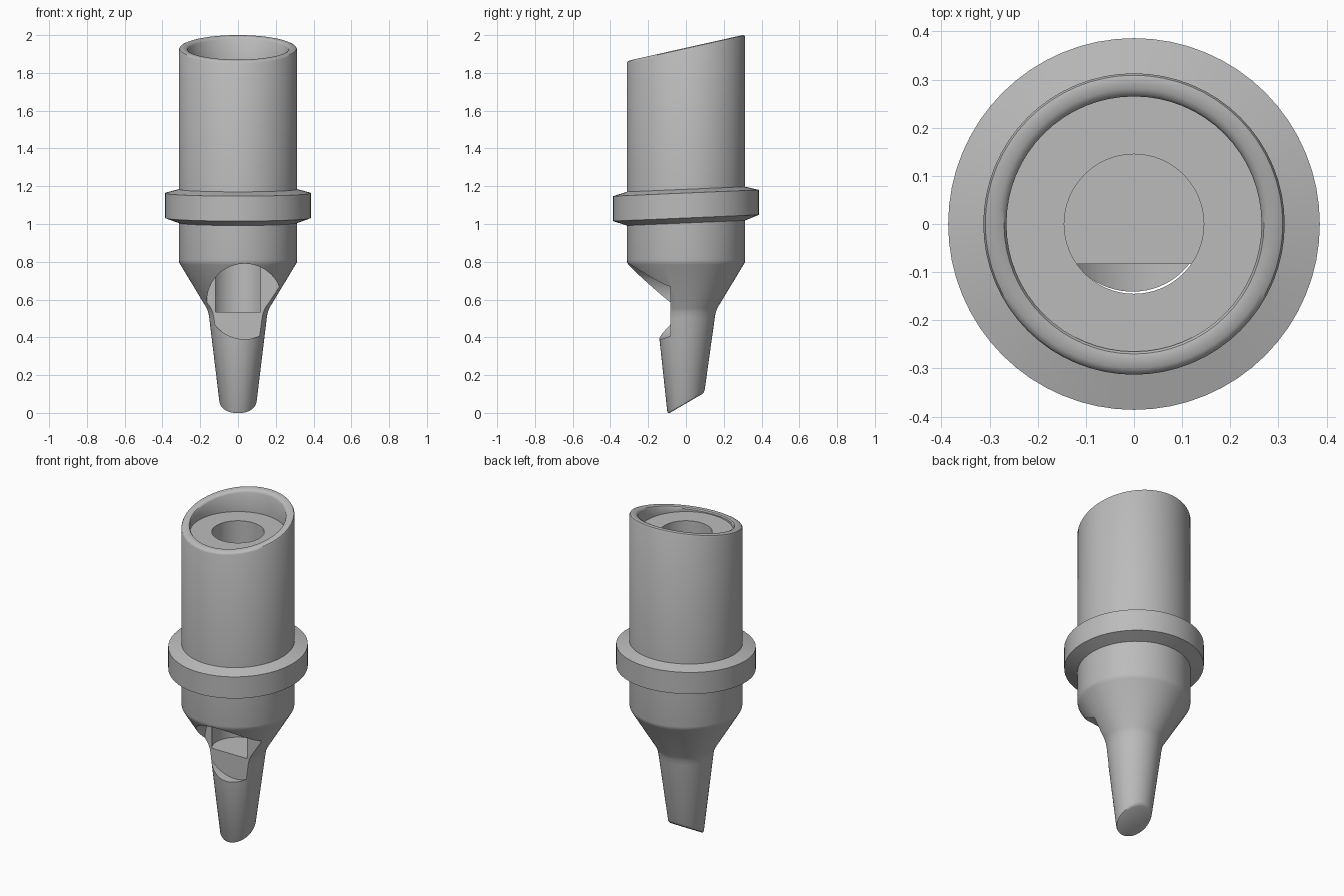
import bpy, bmesh, math

SEGMENTS = 64

cube = bpy.data.objects.get("Cube")
if cube:
    bpy.data.objects.remove(cube, do_unlink=True)

grey = bpy.data.materials.new("plain_grey")
grey.use_nodes = True
colour = (0.5, 0.5, 0.5, 1)
grey.diffuse_color = colour
grey.node_tree.nodes["Principled BSDF"].inputs["Base Color"].default_value = colour


def lathe(name, profile, closed=False):
    """Turn (radius, height, tilt) points about z; tilt shears the ring along y."""
    bm = bmesh.new()
    rings = []
    for r, z, tilt in profile:
        ring = []
        for i in range(SEGMENTS):
            a = math.tau * i / SEGMENTS
            x, y = r * math.cos(a), r * math.sin(a)
            ring.append(bm.verts.new((x, y, z + tilt * y)))
        rings.append(ring)
    pairs = list(zip(rings, rings[1:]))
    if closed:
        pairs.append((rings[-1], rings[0]))
    else:
        bm.faces.new(rings[0])
        bm.faces.new(rings[-1])
    for low, high in pairs:
        for i in range(SEGMENTS):
            j = (i + 1) % SEGMENTS
            bm.faces.new((low[i], low[j], high[j], high[i]))
    bmesh.ops.recalc_face_normals(bm, faces=bm.faces)
    mesh = bpy.data.meshes.new(name)
    bm.to_mesh(mesh)
    bm.free()
    mesh.materials.append(grey)
    obj = bpy.data.objects.new(name, mesh)
    bpy.context.collection.objects.link(obj)
    return obj


def activate(obj):
    bpy.ops.object.select_all(action="DESELECT")
    obj.select_set(True)
    bpy.context.view_layer.objects.active = obj


# Body: slanted tip, tapered stem, cone, barrel, slanted rounded rim, recess, bore
TIP, RIM = 0.58, 0.224
body = lathe("body", [
    (0.086, 0.050, TIP), (0.094, 0.053, TIP), (0.099, 0.064, TIP),
    (0.152, 0.50, 0), (0.157, 0.53, 0), (0.166, 0.555, 0),
    (0.305, 0.785, 0), (0.311, 0.797, 0), (0.313, 0.81, 0),
    (0.313, 1.921, RIM), (0.309, 1.929, RIM), (0.300, 1.933, RIM),
    (0.280, 1.933, RIM), (0.270, 1.929, RIM), (0.265, 1.921, RIM),
    (0.265, 1.856, 0), (0.145, 1.856, 0), (0.145, 0.535, 0),
])

# Round window cut into the front as far as a flat plane
bpy.ops.mesh.primitive_cylinder_add(
    vertices=SEGMENTS, radius=0.2, depth=0.6,
    location=(0.035, -0.383, 0.59), rotation=(math.pi / 2, 0, 0))
cutter = bpy.context.object
cutter.name = "window_cutter"
cutter.hide_render = True
cutter.data.materials.append(grey)
window = body.modifiers.new("window", "BOOLEAN")
window.operation = "DIFFERENCE"
window.solver = "EXACT"
window.object = cutter
activate(body)
bpy.ops.object.modifier_apply(modifier="window")
bpy.data.objects.remove(cutter, do_unlink=True)

# Collar: slightly tilted ring with sloping upper and lower faces
SLANT = 0.043
collar = lathe("collar", [
    (0.29, 0.997, SLANT), (0.386, 1.032, SLANT),
    (0.386, 1.164, SLANT), (0.29, 1.190, SLANT),
], closed=True)

for obj in (body, collar):
    activate(obj)
    bpy.ops.object.shade_smooth_by_angle(angle=math.radians(35))
